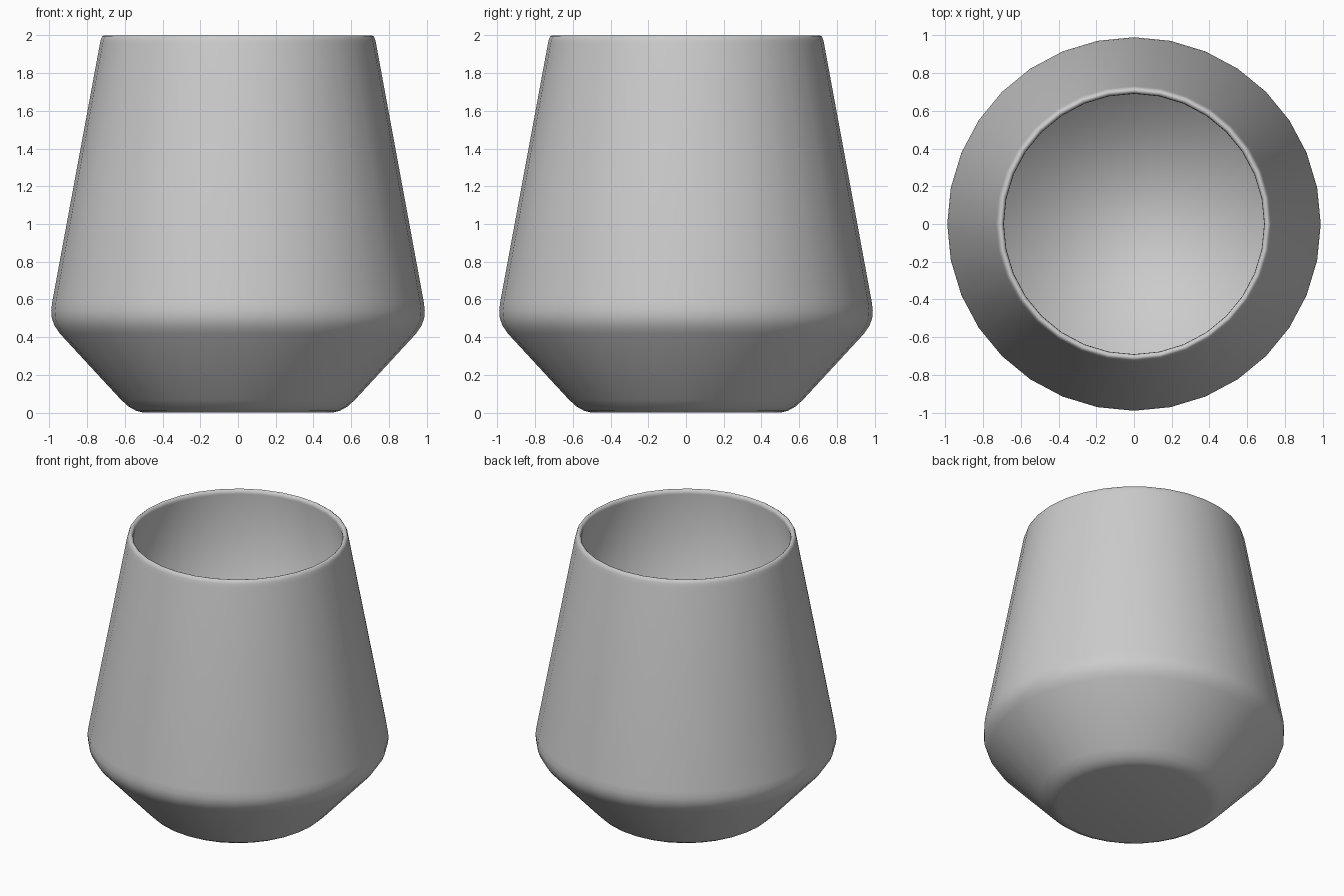
import bpy, bmesh, math

if "Cube" in bpy.data.objects:
    bpy.data.objects.remove(bpy.data.objects["Cube"])

SIDES = 32

# Radius / height profile: base, shoulder, tapered wall, rounded rim, inside wall
profile = [
    (0.50, 0.0), (0.54, 0.01), (0.58, 0.032), (0.62, 0.068),   # base edge
    (0.945, 0.42), (0.972, 0.46), (0.987, 0.50), (0.99, 0.54), (0.985, 0.585),  # shoulder
    (0.733, 1.95), (0.728, 1.975), (0.721, 1.993), (0.71, 2.0),  # outer rim
    (0.70, 1.997), (0.692, 1.987), (0.69, 1.97),               # inner rim
    (0.948, 0.55),                                            # inside wall
]

bm = bmesh.new()
rings = []
for r, z in profile:
    rings.append([bm.verts.new((r * math.cos(2 * math.pi * i / SIDES),
                                r * math.sin(2 * math.pi * i / SIDES), z))
                  for i in range(SIDES)])
for a, b in zip(rings, rings[1:]):
    for i in range(SIDES):
        j = (i + 1) % SIDES
        bm.faces.new((a[i], a[j], b[j], b[i]))

# Underside and inside floor
bm.faces.new(rings[0][::-1])
bm.faces.new(rings[-1])
bmesh.ops.recalc_face_normals(bm, faces=bm.faces)
for f in bm.faces:
    f.smooth = True

mesh = bpy.data.meshes.new("tumbler_cup")
bm.to_mesh(mesh)
bm.free()
cup = bpy.data.objects.new("tumbler_cup", mesh)
bpy.context.collection.objects.link(cup)
